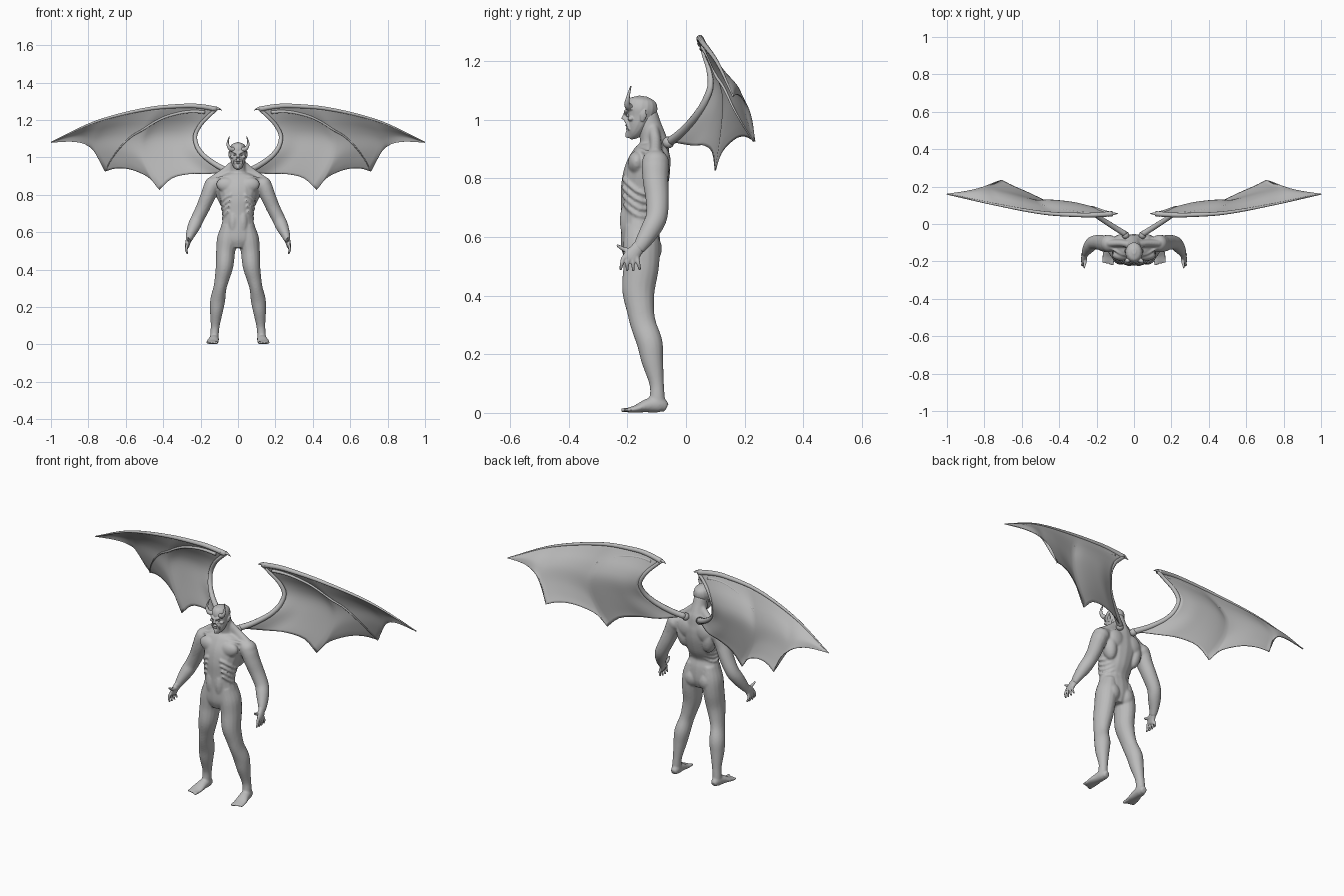
import bpy, bmesh, math
from mathutils import Vector, Matrix

cube = bpy.data.objects.get("Cube")
if cube:
    bpy.data.objects.remove(cube, do_unlink=True)

stone = bpy.data.materials.new("stone_grey")
stone.use_nodes = True
stone.diffuse_color = (0.5, 0.5, 0.5, 1)
stone.node_tree.nodes["Principled BSDF"].inputs["Base Color"].default_value = (0.5, 0.5, 0.5, 1)
X, Y = Vector((1, 0, 0)), Vector((0, 1, 0))
SIDES = (1, -1)


def spline(points, steps=6):
    """Smooth curve through tuples of any length."""
    pts = [Vector(p) for p in points]
    pts = [pts[0] * 2 - pts[1]] + pts + [pts[-1] * 2 - pts[-2]]
    out = []
    for a, b, c, d in zip(pts, pts[1:], pts[2:], pts[3:]):
        for i in range(steps):
            t = i / steps
            out.append(b + (c - a) * (t / 2) + (a * 2 - b * 5 + c * 4 - d) * (t * t / 2)
                       + (b * 3 - a - c * 3 + d) * (t ** 3 / 2))
    return out + [pts[-2]]


def resample(curve, count):
    """Points spaced evenly along a polyline."""
    lengths = [0]
    for a, b in zip(curve, curve[1:]):
        lengths.append(lengths[-1] + (b - a).length)
    out, k = [], 0
    for i in range(count + 1):
        want = lengths[-1] * i / count
        while k < len(curve) - 2 and lengths[k + 1] < want:
            k += 1
        f = (want - lengths[k]) / (lengths[k + 1] - lengths[k])
        out.append(curve[k].lerp(curve[k + 1], min(f, 1)))
    return out


def point_at(points, f):
    """Point at a fraction of an evenly spaced list."""
    f *= len(points) - 1
    i = min(int(f), len(points) - 2)
    return points[i].lerp(points[i + 1], f - i)


def loft(bm, sections, side=1, ref=X, steps=5, sides=16):
    """Skin elliptical rings given as (x, y, z, width, depth)."""
    secs = spline(sections, steps)
    centres = [Vector((s[0] * side, s[1], s[2])) for s in secs]
    rings = []
    for i, s in enumerate(secs):
        t = (centres[min(i + 1, len(secs) - 1)] - centres[max(i - 1, 0)]).normalized()
        a = (ref - t * t.dot(ref)).normalized()
        b = t.cross(a)
        ring = []
        for k in range(sides):
            ang = math.tau * k / sides
            ring.append(bm.verts.new(centres[i] + a * max(s[3], 0.0005) * math.cos(ang)
                                     + b * max(s[4], 0.0005) * math.sin(ang)))
        rings.append(ring)
    for r, q in zip(rings, rings[1:]):
        for k in range(sides):
            n = (k + 1) % sides
            bm.faces.new((r[k], r[n], q[n], q[k]))
    bm.faces.new(rings[0][::-1])
    bm.faces.new(rings[-1])


def tube(bm, points, r0, r1, side=1, ref=X, steps=4, sides=10):
    n = len(points) - 1
    radii = [r0 + (r1 - r0) * i / n for i in range(n + 1)]
    loft(bm, [(*p, r, r) for p, r in zip(points, radii)], side, ref, steps, sides)


def blob(bm, centre, radii, side=1, tilt=0):
    m = (Matrix.Translation((centre[0] * side, centre[1], centre[2]))
         @ Matrix.Rotation(tilt * side, 4, "Y") @ Matrix.Diagonal((*radii, 1)))
    bmesh.ops.create_uvsphere(bm, u_segments=20, v_segments=12, radius=1, matrix=m)


def finish(bm, name, voxel=0, smooth=0):
    bmesh.ops.recalc_face_normals(bm, faces=bm.faces)
    mesh = bpy.data.meshes.new(name)
    bm.to_mesh(mesh)
    bm.free()
    mesh.materials.append(stone)
    mesh.shade_smooth()
    ob = bpy.data.objects.new(name, mesh)
    bpy.context.collection.objects.link(ob)
    if voxel:
        mod = ob.modifiers.new("Blend", "REMESH")
        mod.mode, mod.voxel_size, mod.use_smooth_shade = "VOXEL", voxel, True
        mod = ob.modifiers.new("Soften", "SMOOTH")
        mod.factor, mod.iterations = 0.5, smooth
    return ob


# Torso, limbs and muscles, fused into one skin
body = bmesh.new()
torso = [(0, -.155, .515, .045, .05), (0, -.155, .56, .092, .066), (0, -.157, .62, .094, .066),
         (0, -.162, .68, .08, .06), (0, -.148, .75, .09, .076), (0, -.133, .82, .108, .079),
         (0, -.118, .875, .112, .067), (0, -.108, .912, .07, .05), (0, -.112, .935, .045, .046),
         (0, -.125, .98, .038, .041), (0, -.135, 1.02, .034, .038)]
leg = [(.05, -.156, .64, .036, .054), (.057, -.152, .57, .054, .063), (.066, -.153, .5, .051, .061),
       (.072, -.162, .42, .047, .056), (.086, -.155, .35, .039, .047), (.097, -.145, .3, .035, .044),
       (.108, -.124, .24, .04, .044), (.115, -.115, .18, .035, .038), (.122, -.1, .1, .024, .025),
       (.126, -.098, .05, .023, .026), (.127, -.098, .012, .022, .027)]
foot = [(.124, -.066, .018, .015, .015), (.126, -.09, .028, .024, .027), (.13, -.13, .025, .028, .024),
        (.136, -.17, .014, .034, .013), (.139, -.2, .009, .031, .008)]
arm = [(.09, -.105, .88, .026, .032), (.135, -.105, .852, .041, .046), (.16, -.104, .795, .04, .044),
       (.188, -.098, .73, .037, .04), (.218, -.1, .67, .035, .037), (.236, -.118, .63, .034, .035),
       (.255, -.145, .585, .024, .028), (.264, -.165, .555, .016, .021)]
loft(body, torso)
skin = spline(torso, 12)
for s in SIDES:
    loft(body, leg, s)
    loft(body, foot, s)
    for i in range(5):
        x = .114 + .0125 * i
        size = .009 if i == 0 else .0065
        tube(body, [(x, -.185, .01), (x + .001, -.205, .01), (x + .002, -.221 + .004 * i, .008)],
             size, size * .9, s)
    loft(body, arm, s)
    blob(body, (.055, -.168, .85), (.062, .031, .042), s, -.2)      # chest
    blob(body, (.135, -.104, .852), (.044, .047, .045), s, .6)      # shoulder
    blob(body, (.045, -.128, .56), (.046, .046, .055), s)           # buttock
    blob(body, (.08, -.1, .81), (.037, .042, .075), s, .15)         # flank
    blob(body, (.055, -.078, .855), (.048, .026, .055), s, -.3)     # shoulder blade
    blob(body, (.026, -.19, .655), (.03, .036, .08), s)             # belly
    tube(body, [(.015, -.163, .895), (.06, -.162, .898), (.12, -.13, .886)], .007, .008, s, Y)
    loft(body, [(.02, -.11, .962, .02, .026), (.065, -.103, .918, .02, .03),
                (.125, -.104, .875, .022, .032)], s, Y)
    # Ribs follow the torso outline
    for i in range(4):
        path = []
        for k in range(9):
            a = .35 + i * .1 + k * .25
            z = .775 - .025 * i + .03 * math.cos(1.7 * a)
            q = min(skin, key=lambda v: abs(v[2] - z))
            path.append((s * q[3] * math.sin(a), q[1] - q[4] * math.cos(a), z))
        tube(body, path, .0085, .005, 1, Vector((0, 0, 1)))
finish(body, "body", .005, 6)

# Hands
hands = bmesh.new()
for s in SIDES:
    loft(hands, [(.259, -.155, .572, .017, .022), (.267, -.175, .548, .014, .024),
                 (.272, -.188, .528, .011, .029), (.273, -.192, .519, .008, .027)], s)
    for i in range(4):
        y = -.213 + .015 * i
        drop = .482 + .004 * abs(i - 1.5)
        tube(hands, [(.272, y, .53), (.277, y - .006 + .004 * i, .508), (.27, y - .01 + .007 * i, drop)],
             .0085, .0045, s)
    tube(hands, [(.262, -.172, .552), (.262, -.207, .556), (.268, -.236, .572)], .012, .0045, s)
finish(hands, "hands", .003, 1)

# Head with brow, nose, ears and bearded chin
head = bmesh.new()
loft(head, [(0, -.194, .938, .01, .01), (0, -.18, .955, .027, .026), (0, -.167, .98, .038, .038),
            (0, -.157, 1.01, .043, .049), (0, -.152, 1.04, .046, .055), (0, -.148, 1.066, .036, .045),
            (0, -.146, 1.08, .01, .014)])
tube(head, [(0, -.2, 1.03), (0, -.209, 1.012), (0, -.213, 1.0)], .006, .009)
tube(head, [(0, -.19, .962), (0, -.198, .95), (0, -.2, .938)], .013, .006)
blob(head, (0, -.2, .981), (.017, .008, .004))
blob(head, (0, -.198, .97), (.014, .008, .004))
for s in SIDES:
    tube(head, [(.002, -.206, 1.02), (.02, -.203, 1.03), (.038, -.183, 1.04)], .007, .007, s, Y)
    blob(head, (.009, -.205, 1.0), (.007, .007, .006), s)
    blob(head, (.03, -.188, 1.003), (.011, .011, .008), s)
    tube(head, [(.01, -.206, .996), (.02, -.2, .984), (.022, -.194, .965)], .005, .004, s)
    loft(head, [(.041, -.15, .995, .005, .006), (.047, -.145, 1.013, .004, .011),
                (.05, -.139, 1.033, .002, .003)], s)
finish(head, "head", .0025, 2)

eyes = bmesh.new()
horns = bmesh.new()
for s in SIDES:
    blob(eyes, (.018, -.198, 1.015), (.007, .006, .005), s)
    tube(horns, [(.022, -.188, 1.04), (.044, -.2, 1.049), (.055, -.198, 1.075), (.046, -.188, 1.114)],
         .015, .002, s, Y, 8)
finish(eyes, "eyes")
finish(horns, "horns")

# Wing outline: leading edge, inner edge and three scallops
leading = spline([(.115, .055, 1.258), (.18, .05, 1.27), (.275, .048, 1.276), (.49, .06, 1.258),
                  (.757, .108, 1.192), (1, .16, 1.08)])
inner = spline([(.115, .055, 1.258), (.165, .066, 1.213), (.21, .082, 1.16), (.23, .082, 1.1),
                (.2, .045, 1.027), (.12, -.008, .962), (.045, -.055, .925)])
scallops = [[(.045, -.055, .925), (.15, .02, .912), (.25, .06, .912), (.35, .09, .89), (.42, .1, .826)],
            [(.42, .1, .826), (.475, .125, .892), (.57, .17, .935), (.65, .205, .942), (.71, .235, .925)],
            [(.71, .235, .925), (.745, .222, 1.01), (.8, .2, 1.062), (.88, .178, 1.084), (1, .16, 1.08)]]
SEG, ROWS = 14, 24
COLS = SEG * 3
trailing = []
for curve in scallops:
    trailing += resample(spline(curve), SEG)[:-1]
trailing.append(Vector(scallops[-1][-1]))
top, left = resample(leading, COLS), resample(inner, ROWS)


def wing_point(u, v):
    """Patch stretched between the wing outlines, gently hollowed."""
    p = point_at(top, u).lerp(point_at(trailing, u), v)
    p += (point_at(left, v) - left[0].lerp(left[-1], v)) * (1 - u)
    hollow = abs(math.sin(math.pi * u * 3)) * v + math.sin(math.pi * v) * .6
    return p + Y * .016 * hollow * math.sin(math.pi * v) * (1 - u)


for s, label in ((1, "left"), (-1, "right")):
    bm = bmesh.new()
    flip = Matrix.Diagonal((s, 1, 1))
    grid = [[bm.verts.new(flip @ wing_point(c / COLS, r / ROWS)) for c in range(COLS + 1)]
            for r in range(ROWS + 1)]
    for r in range(ROWS):
        for c in range(COLS):
            bm.faces.new((grid[r][c], grid[r][c + 1], grid[r + 1][c + 1], grid[r + 1][c]))
    bmesh.ops.remove_doubles(bm, verts=bm.verts, dist=.0003)
    wing = finish(bm, label + "_wing_membrane")
    solid = wing.modifiers.new("Thickness", "SOLIDIFY")
    solid.thickness, solid.offset = .004, 0

    # Wing bones: leading edge, arm, long finger on the front and wrist claw
    bones = bmesh.new()
    tube(bones, top[::3], .014, .003, s, Y)
    tube(bones, left[::3], .009, .016, s, Y)
    finger = []
    for k in range(13):
        t = .06 + .94 * k / 12
        finger.append(wing_point(t * 2 / 3, .07 + .93 * t ** 2.4) - Y * .005)
    tube(bones, finger, .009, .002, s, Y)
    tube(bones, [(.14, .052, 1.26), (.11, .055, 1.262), (.085, .056, 1.252)], .014, .001, s, Y)
    blob(bones, (.045, -.06, .922), (.02, .02, .02), s)
    finish(bones, label + "_wing_bones")
